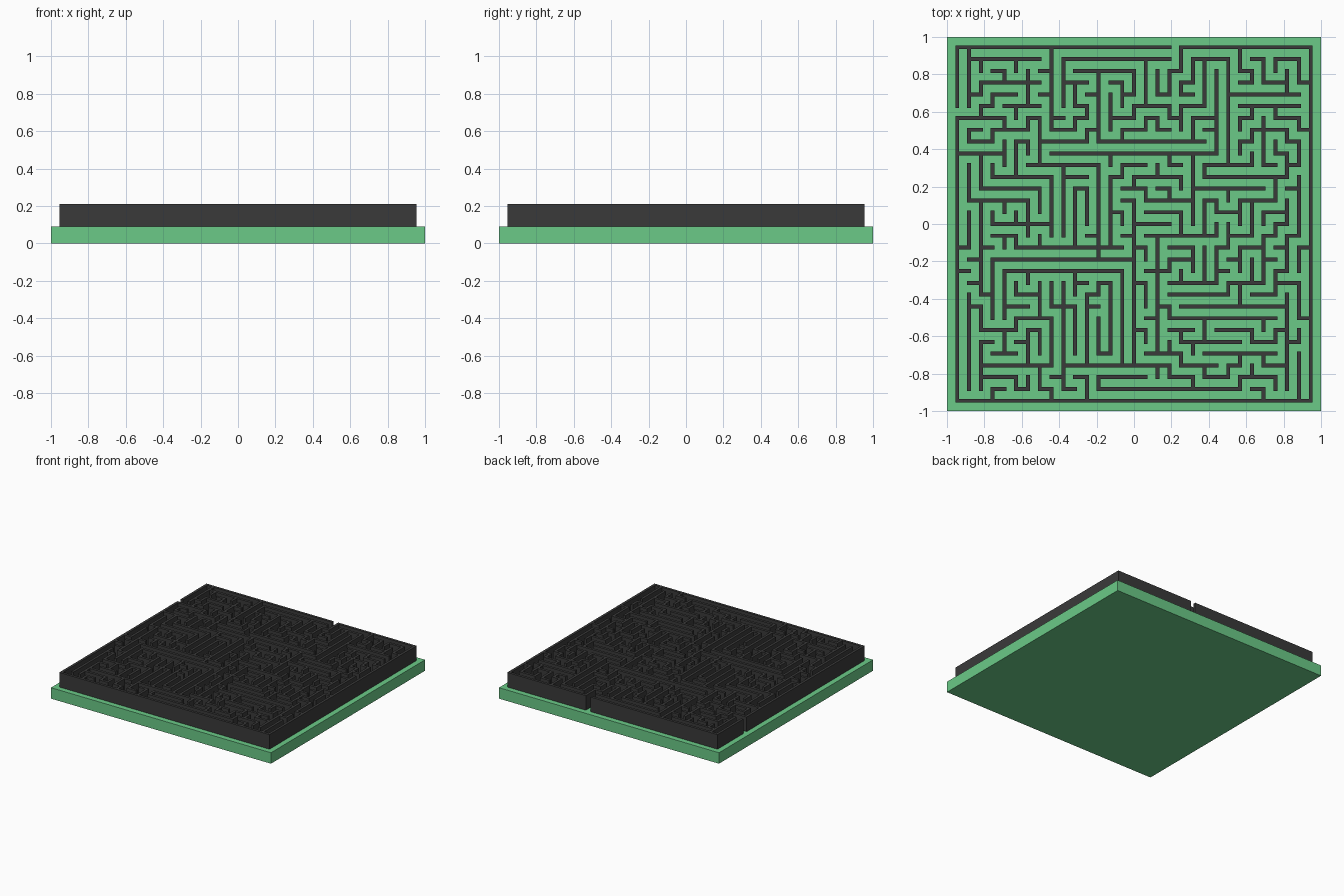
import bpy, bmesh, random

if "Cube" in bpy.data.objects:
    bpy.data.objects.remove(bpy.data.objects["Cube"])

N = 30                 # cells per side
PITCH = 0.063          # distance between wall lines
WALL = 0.021           # wall thickness
BASE_TOP, WALL_TOP = 0.09, 0.21
random.seed(7)

# Main long walls: (line, start, end); rows count from the back, columns from the left
ACROSS = [(1, 1, 7), (1, 9, 15), (2, 10, 15), (3, 3, 7), (4, 23, 28), (5, 24, 29),
          (6, 0, 4), (8, 12, 21), (9, 12, 20), (10, 7, 12), (11, 4, 8), (11, 22, 27),
          (12, 2, 7), (12, 21, 26), (16, 16, 22), (17, 8, 14), (18, 3, 15), (19, 4, 14),
          (22, 19, 28), (23, 20, 27), (27, 2, 8), (27, 11, 17), (28, 12, 16), (29, 12, 22)]
ALONG = [(1, 1, 5), (8, 0, 7), (12, 2, 8), (23, 1, 8), (7, 6, 10), (8, 11, 16),
         (9, 11, 16), (12, 10, 18), (15, 13, 26), (13, 12, 17), (14, 19, 27), (13, 20, 26),
         (9, 20, 28), (11, 21, 27), (1, 24, 29), (2, 14, 18), (3, 18, 23), (28, 22, 29),
         (26, 6, 10), (22, 4, 9), (20, 9, 14), (8, 23, 27), (2, 25, 29)]


def material(name, rgb):
    mat = bpy.data.materials.new(name)
    mat.diffuse_color = (*rgb, 1)
    mat.use_nodes = True
    mat.node_tree.nodes["Principled BSDF"].inputs["Base Color"].default_value = mat.diffuse_color
    return mat


def make_object(name, bm, mat):
    bmesh.ops.recalc_face_normals(bm, faces=bm.faces)
    mesh = bpy.data.meshes.new(name)
    bm.to_mesh(mesh)
    bm.free()
    mesh.materials.append(mat)
    obj = bpy.data.objects.new(name, mesh)
    bpy.context.collection.objects.link(obj)
    return obj


# Maze plan on a tile grid: even indices are wall lines, odd indices are cells
def run_tiles(line, start, end, across):
    for t in range(2 * start, 2 * end + 1):
        yield (t, 2 * line) if across else (2 * line, t)


fixed = {t for w in ACROSS for t in run_tiles(*w, True)}
fixed |= {t for w in ALONG for t in run_tiles(*w, False)}
size = 2 * N + 1
solid = {(i, j) for i in range(size) for j in range(size)}

# Carve winding corridors between the fixed walls by depth-first search
cells = [(i, j) for j in range(1, size, 2) for i in range(1, size, 2)]
for first in cells:
    if first not in solid:
        continue
    solid.discard(first)
    stack = [first]
    while stack:
        i, j = stack[-1]
        steps = [(a, b) for a, b in ((1, 0), (-1, 0), (0, 1), (0, -1))
                 if 0 < i + 2 * a < size and 0 < j + 2 * b < size
                 and (i + 2 * a, j + 2 * b) in solid and (i + a, j + b) not in fixed]
        if not steps:
            stack.pop()
            continue
        a, b = random.choice(steps)
        solid -= {(i + a, j + b), (i + 2 * a, j + 2 * b)}
        stack.append((i + 2 * a, j + 2 * b))

# Openings in the back and left outer walls
solid -= {(2 * 18 + 1, 0), (0, 2 * 5 + 1)}


# Maze walls: flat plan of solid tiles, extruded upwards
def edge(k):
    return (k // 2 - N / 2) * PITCH + (WALL / 2 if k % 2 else -WALL / 2)


bm = bmesh.new()
corners = {}


def corner(i, j):
    if (i, j) not in corners:
        corners[i, j] = bm.verts.new((edge(i), -edge(j), BASE_TOP))
    return corners[i, j]


for i, j in sorted(solid):
    bm.faces.new([corner(i, j), corner(i, j + 1), corner(i + 1, j + 1), corner(i + 1, j)])
raised = bmesh.ops.extrude_face_region(bm, geom=bm.faces[:], use_keep_orig=True)["geom"]
bmesh.ops.translate(bm, vec=(0, 0, WALL_TOP - BASE_TOP),
                    verts=[v for v in raised if isinstance(v, bmesh.types.BMVert)])
make_object("maze_walls", bm, material("charcoal", (0.042, 0.042, 0.042)))

# Base slab
bm = bmesh.new()
bmesh.ops.create_cube(bm, size=1)
for v in bm.verts:
    v.co = (v.co.x * 2, v.co.y * 2, (v.co.z + 0.5) * BASE_TOP)
make_object("base_slab", bm, material("leaf green", (0.147, 0.59, 0.245)))
